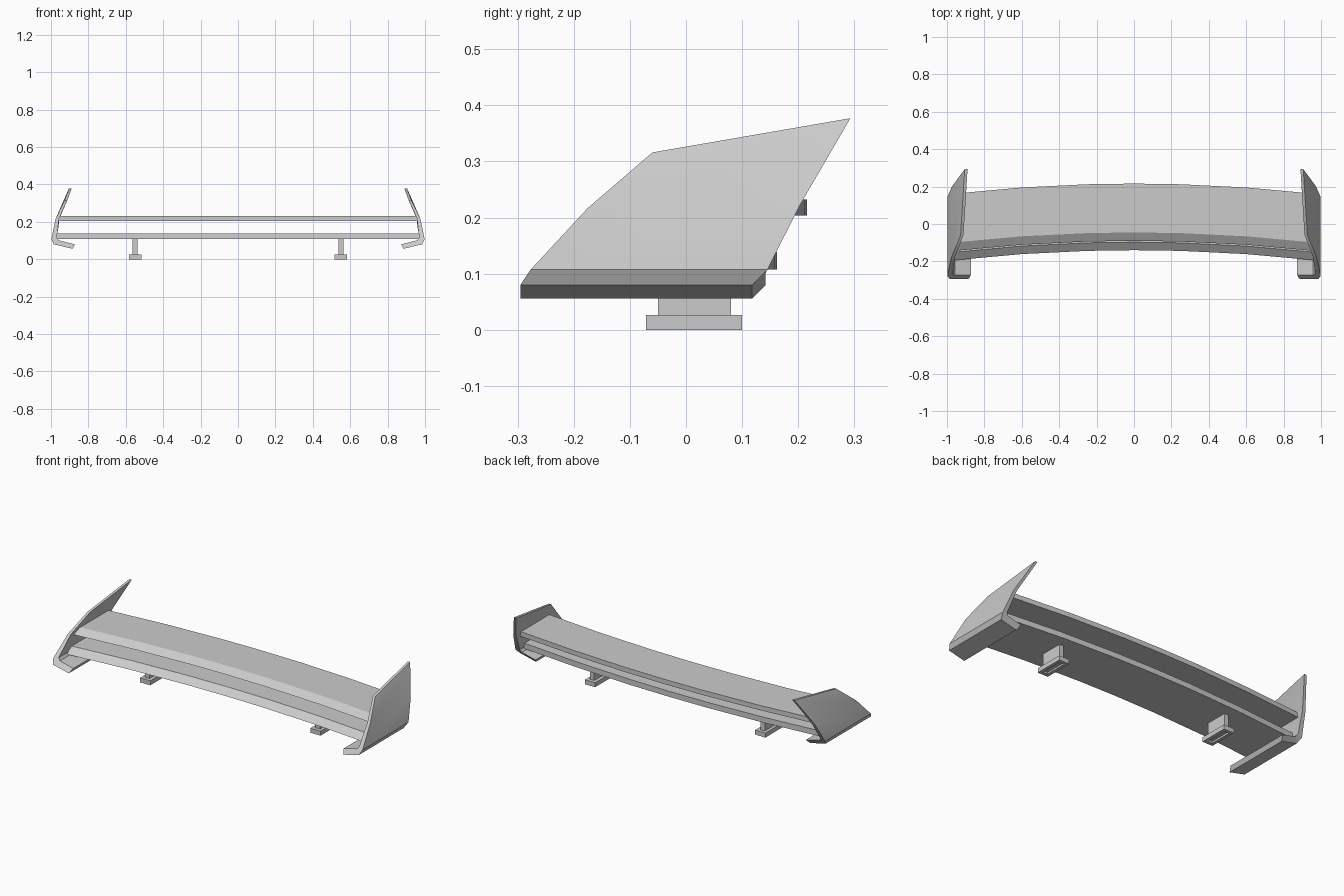
import bpy, bmesh
from mathutils import Vector

if "Cube" in bpy.data.objects:
    bpy.data.objects.remove(bpy.data.objects["Cube"])


def make(name, verts, faces, smooth=None):
    me = bpy.data.meshes.new(name)
    me.from_pydata(verts, [], faces)
    bm = bmesh.new()
    bm.from_mesh(me)
    bmesh.ops.recalc_face_normals(bm, faces=bm.faces)
    bm.to_mesh(me)
    bm.free()
    ob = bpy.data.objects.new(name, me)
    bpy.context.collection.objects.link(ob)
    if smooth:
        bpy.ops.object.select_all(action='DESELECT')
        bpy.context.view_layer.objects.active = ob
        ob.select_set(True)
        bpy.ops.object.shade_smooth_by_angle(angle=smooth)
    return ob


# bowed wing blades: (y, z) section swept along x
def wing(name, profile, half):
    xs = [-half, -0.6, -0.25, 0, 0.25, 0.6, half]
    n = len(profile)
    verts = [(x, y - 0.058 * x * x, z) for x in xs for y, z in profile]
    faces = [(i * n + k, i * n + (k + 1) % n, (i + 1) * n + (k + 1) % n, (i + 1) * n + k)
             for i in range(len(xs) - 1) for k in range(n)]
    faces += [tuple(range(n)), tuple(range((len(xs) - 1) * n, len(xs) * n))]
    return make(name, verts, faces)


wing("upper_wing", [(-0.09, 0.204), (0.216, 0.204), (0.216, 0.232), (-0.045, 0.232)], 0.965)
wing("lower_wing", [(-0.14, 0.107), (0.162, 0.107), (0.162, 0.139), (-0.097, 0.139)], 0.972)

# folded end plates: front and back point of each row, outer then inner skin
outer = [((0.885, -0.295, 0.056), (0.885, 0.118, 0.056)),
         ((0.985, -0.295, 0.08), (0.985, 0.118, 0.08)),
         ((0.998, -0.277, 0.107), (0.998, 0.145, 0.107)),
         ((0.975, -0.175, 0.217), (0.972, 0.203, 0.222)),
         ((0.927, -0.06, 0.316), (0.905, 0.293, 0.377))]
inner = [((0.872, -0.272, 0.08), (0.872, 0.142, 0.08)),
         ((0.958, -0.272, 0.101), (0.958, 0.142, 0.101)),
         ((0.969, -0.268, 0.115), (0.969, 0.147, 0.115)),
         ((0.957, -0.175, 0.217), (0.953, 0.203, 0.222)),
         ((0.912, -0.06, 0.316), (0.89, 0.293, 0.377))]
rows = [o + i[::-1] for o, i in zip(outer, inner)]
pf = [(r * 4 + k, r * 4 + (k + 1) % 4, r * 4 + 4 + (k + 1) % 4, r * 4 + 4 + k)
      for r in range(4) for k in range(4)] + [(0, 1, 2, 3), (16, 17, 18, 19)]

# mounts: slotted foot frame with a hollow post above it
def ring(x0, x1, y0, y1, z):
    return [(x0, y0, z), (x1, y0, z), (x1, y1, z), (x0, y1, z)]


def bridge(a, b):
    return [(a + k, a + (k + 1) % 4, b + (k + 1) % 4, b + k) for k in range(4)]


for side, s in (("left", -1), ("right", 1)):
    def mir(vs):
        return [(s * x, y, z) for x, y, z in vs]
    make(side + "_end_plate", mir([p for r in rows for p in r]), pf, 0.6)
    post = (0.536, 0.564, -0.05, 0.08)
    foot = (0.516, 0.582, -0.071, 0.1)
    make(side + "_mount",
         mir(ring(*post, 0) + ring(*foot, 0) + ring(*foot, 0.026)
             + ring(*post, 0.026) + ring(*post, 0.11)),
         bridge(0, 4) + bridge(4, 8) + bridge(8, 12) + bridge(12, 16))
